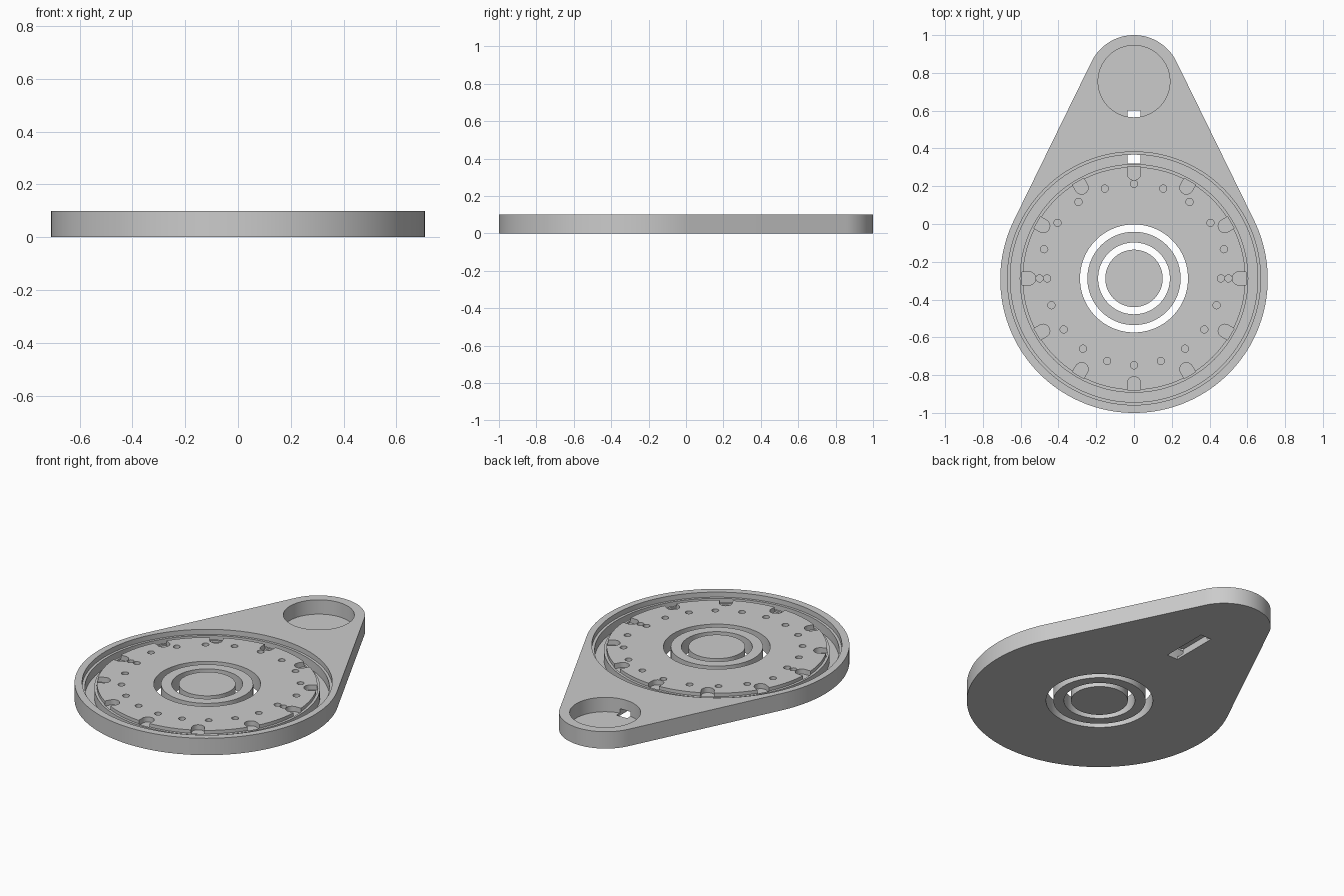
import bpy, bmesh
from math import sin, cos, pi, asin, radians

cube = bpy.data.objects.get("Cube")
if cube:
    bpy.data.objects.remove(cube, do_unlink=True)

HEIGHT = 0.1
PLATE_Z = 0.09
LEDGE_Z = 0.07
FLOOR_Z = 0.015
DIAL_Y, DIAL_R = -0.292, 0.708
TAIL_Y, TAIL_R = 0.75, 0.25
RING_Y = -0.288

grey = bpy.data.materials.new("plain grey")
grey.use_nodes = True
grey.diffuse_color = (0.6, 0.6, 0.6, 1)
grey.node_tree.nodes["Principled BSDF"].inputs["Base Color"].default_value = (0.6, 0.6, 0.6, 1)


def finish(name, bm):
    bmesh.ops.recalc_face_normals(bm, faces=bm.faces)
    mesh = bpy.data.meshes.new(name)
    bm.to_mesh(mesh)
    bm.free()
    mesh.materials.append(grey)
    obj = bpy.data.objects.new(name, mesh)
    bpy.context.collection.objects.link(obj)
    return obj


def arc(cx, cy, r, start, end, steps):
    return [(cx + r * cos(start + (end - start) * i / steps),
             cy + r * sin(start + (end - start) * i / steps)) for i in range(steps + 1)]


def add_prism(bm, outline, z0, z1):
    face = bm.faces.new([bm.verts.new((x, y, z0)) for x, y in outline])
    top = bmesh.ops.extrude_face_region(bm, geom=[face])
    verts = [v for v in top["geom"] if isinstance(v, bmesh.types.BMVert)]
    bmesh.ops.translate(bm, verts=verts, vec=(0, 0, z1 - z0))


def prism(name, outline, z0, z1):
    bm = bmesh.new()
    add_prism(bm, outline, z0, z1)
    return finish(name, bm)


def circle(cx, cy, r, steps):
    return arc(cx, cy, r, 0, 2 * pi, steps)[:-1]


def lathe(name, profile, cy, steps=128):
    """Revolve a closed (radius, z) profile about a vertical axis."""
    bm = bmesh.new()
    rings = [[bm.verts.new((r * cos(2 * pi * i / steps), cy + r * sin(2 * pi * i / steps), z))
              for i in range(steps)] for r, z in profile]
    for a, b in zip(rings, rings[1:] + rings[:1]):
        for i in range(steps):
            j = (i + 1) % steps
            bm.faces.new((a[i], a[j], b[j], b[i]))
    return finish(name, bm)


def cut(target, cutter):
    cutter.hide_render = True
    mod = target.modifiers.new("cut", "BOOLEAN")
    mod.operation = "DIFFERENCE"
    mod.solver = "EXACT"
    mod.object = cutter
    bpy.context.view_layer.objects.active = target
    bpy.ops.object.modifier_apply(modifier=mod.name)
    bpy.data.objects.remove(cutter, do_unlink=True)


# Teardrop body: two circles joined by their tangents
tilt = asin((DIAL_R - TAIL_R) / (TAIL_Y - DIAL_Y))
outline = arc(0, TAIL_Y, TAIL_R, tilt, pi - tilt, 40)
outline += arc(0, DIAL_Y, DIAL_R, pi - tilt, 2 * pi + tilt, 100)
body = prism("body", outline, 0, HEIGHT)

# Round channel with a ledge on both sides
cut(body, lathe("channel_cutter", [
    (0.59, PLATE_Z), (0.59, LEDGE_Z), (0.605, LEDGE_Z), (0.605, FLOOR_Z),
    (0.655, FLOOR_Z), (0.655, LEDGE_Z), (0.67, LEDGE_Z), (0.67, 0.2), (0.59, 0.2)], RING_Y))

# Lower the dial plate slightly below the rim
cut(body, prism("plate_cutter", circle(0, RING_Y, 0.597, 128), PLATE_Z, 0.2))

# Central opening
cut(body, prism("opening_cutter", circle(0, RING_Y, 0.286, 96), -0.1, 0.2))

# Round pocket in the tail
cut(body, prism("pocket_cutter", circle(0, 0.755, 0.19, 96), FLOOR_Z, 0.2))

# Cable slot underneath, linking channel and pocket
cut(body, prism("slot_cutter", [(-0.035, 0.32), (0.035, 0.32), (0.035, 0.6), (-0.035, 0.6)],
                -0.1, 0.04))

# Twelve U-shaped notches around the plate edge
bm = bmesh.new()
for k in range(12):
    a = radians(30 * k)
    u_shape = arc(0.555, 0, 0.035, pi / 2, 3 * pi / 2, 12) + [(0.592, -0.035), (0.592, 0.035)]
    add_prism(bm, [(x * cos(a) - y * sin(a), RING_Y + x * sin(a) + y * cos(a))
                   for x, y in u_shape], 0.06, 0.2)
cut(body, finish("notch_cutter", bm))

# Small peg holes: wider half circle at the back, tighter at the front
bm = bmesh.new()
for radius, start in ((0.5, 0), (0.46, pi)):
    for x, y in arc(0, RING_Y, radius, start, start + pi, 10):
        add_prism(bm, circle(x, y, 0.019, 20), 0.04, 0.2)
cut(body, finish("peg_hole_cutter", bm))

# Loose ring and disc in the central opening
ring = lathe("center_ring", [(0.19, 0), (0.247, 0), (0.247, PLATE_Z), (0.19, PLATE_Z)], RING_Y, 96)
disc = prism("center_disc", circle(0, RING_Y, 0.152, 96), 0, PLATE_Z)

# Smooth round walls, keep edges crisp
bpy.ops.object.select_all(action="DESELECT")
for obj in (body, ring, disc):
    obj.select_set(True)
bpy.context.view_layer.objects.active = body
bpy.ops.object.shade_smooth_by_angle(angle=radians(30))
